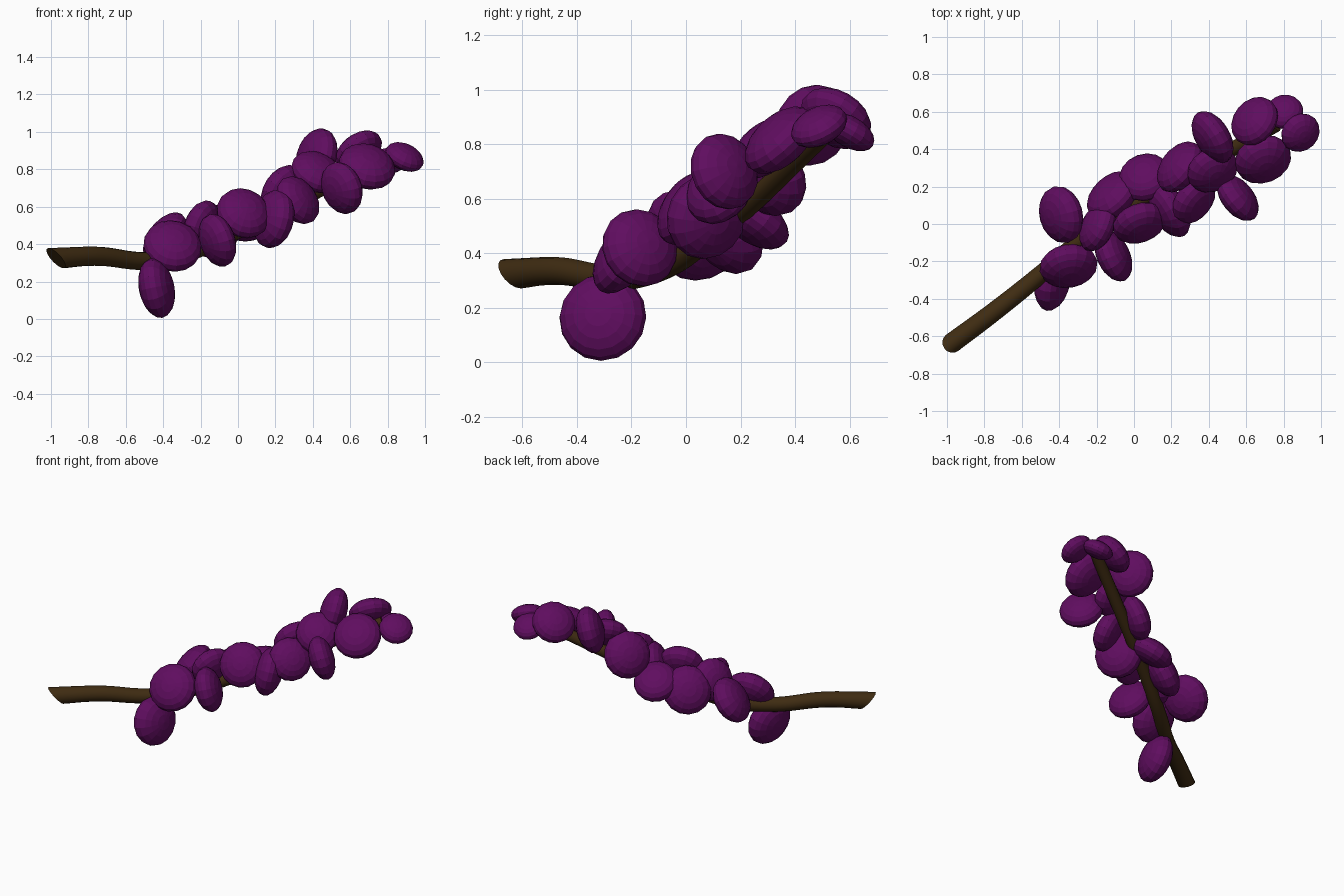
import bpy, bmesh
from math import sqrt
from mathutils import Matrix, Vector

if "Cube" in bpy.data.objects:
    bpy.data.objects.remove(bpy.data.objects["Cube"])


def material(name, rgb):
    m = bpy.data.materials.new(name)
    m.diffuse_color = (*rgb, 1)
    m.use_nodes = True
    m.node_tree.nodes["Principled BSDF"].inputs["Base Color"].default_value = m.diffuse_color
    return m


purple = material("petal_purple", (0.115, 0.004, 0.115))
brown = material("bark_brown", (0.05, 0.025, 0.006))

# Branch: tube along a smooth path, tapering evenly to the tip
path = [(-.965, -.63, .325), (-.75, -.47, .335), (-.5, -.27, .31),
        (-.3, -.1, .34), (0, .1, .47), (.76, .53, .86)]
curve = bpy.data.curves.new("branch", 'CURVE')
curve.dimensions = '3D'
curve.bevel_depth = .054
curve.bevel_resolution = 6
curve.use_fill_caps = True
spline = curve.splines.new('BEZIER')
spline.bezier_points.add(len(path) - 1)
for i, (p, co) in enumerate(zip(spline.bezier_points, path)):
    p.co = co
    p.radius = 1 - .06 * i
    p.handle_left_type = p.handle_right_type = 'AUTO'
branch = bpy.data.objects.new("branch", curve)
bpy.context.collection.objects.link(branch)
curve.materials.append(brown)
bpy.context.view_layer.objects.active = branch
branch.select_set(True)
bpy.ops.object.convert(target='MESH')
branch = bpy.context.view_layer.objects.active

# Slanted cut at the lower end: upper side reaches further out
outward = Vector((-.8, -.6, 0))
start = Vector(path[0])
for v in branch.data.vertices:
    inset = (start - v.co).dot(outward)
    if inset < .15:
        v.co += outward * ((v.co.z - start.z) * .9 + .01) * (1 - max(0, inset) / .15)
bpy.ops.object.shade_smooth_by_angle()


def petal(name, centre, facing, radius):
    """Round petal, about half as thick as wide; facing = x and y of its upward unit normal."""
    nx, ny = facing
    normal = Vector((nx, ny, sqrt(max(0, 1 - nx * nx - ny * ny))))
    m = (Matrix.Translation(centre) @ normal.to_track_quat('Z', 'Y').to_matrix().to_4x4()
         @ Matrix.Diagonal((radius, radius, radius * .56, 1)))
    bm = bmesh.new()
    bmesh.ops.create_uvsphere(bm, u_segments=16, v_segments=10, radius=1.01, matrix=m)
    mesh = bpy.data.meshes.new(name)
    bm.to_mesh(mesh)
    bm.free()
    mesh.materials.append(purple)
    bpy.context.collection.objects.link(bpy.data.objects.new(name, mesh))


# Petals from the lower branch to the tip: centre, facing, radius
petals = [
    ((-.435, -.305, .165), (.96, -.2), .161),
    ((-.35, -.225, .39), (.15, -.8), .156),
    ((-.39, .05, .435), (-.78, -.2), .154),
    ((-.11, -.17, .42), (.87, .4), .145),
    ((-.195, -.015, .5), (-.85, .4), .138),
    ((-.115, .15, .47), (-.6, .65), .157),
    ((.03, .005, .565), (.3, -.8), .147),
    ((.19, .075, .535), (-.85, -.48), .158),
    ((.06, .25, .52), (-.2, .55), .142),
    ((.245, .305, .68), (-.72, .55), .152),
    ((.32, .125, .635), (.68, -.55), .139),
    ((.42, .29, .785), (.35, -.6), .14),
    ((.555, .14, .7), (.75, .6), .142),
    ((.42, .465, .87), (-.82, -.5), .152),
    ((.69, .345, .815), (.25, -.65), .153),
    ((.645, .55, .895), (-.54, .45), .139),
    ((.805, .6, .845), (-.1, .5), .1),
    ((.89, .488, .866), (.4, -.4), .108),
]
for i, p in enumerate(petals, 1):
    petal(f"petal_{i:02d}", *p)
